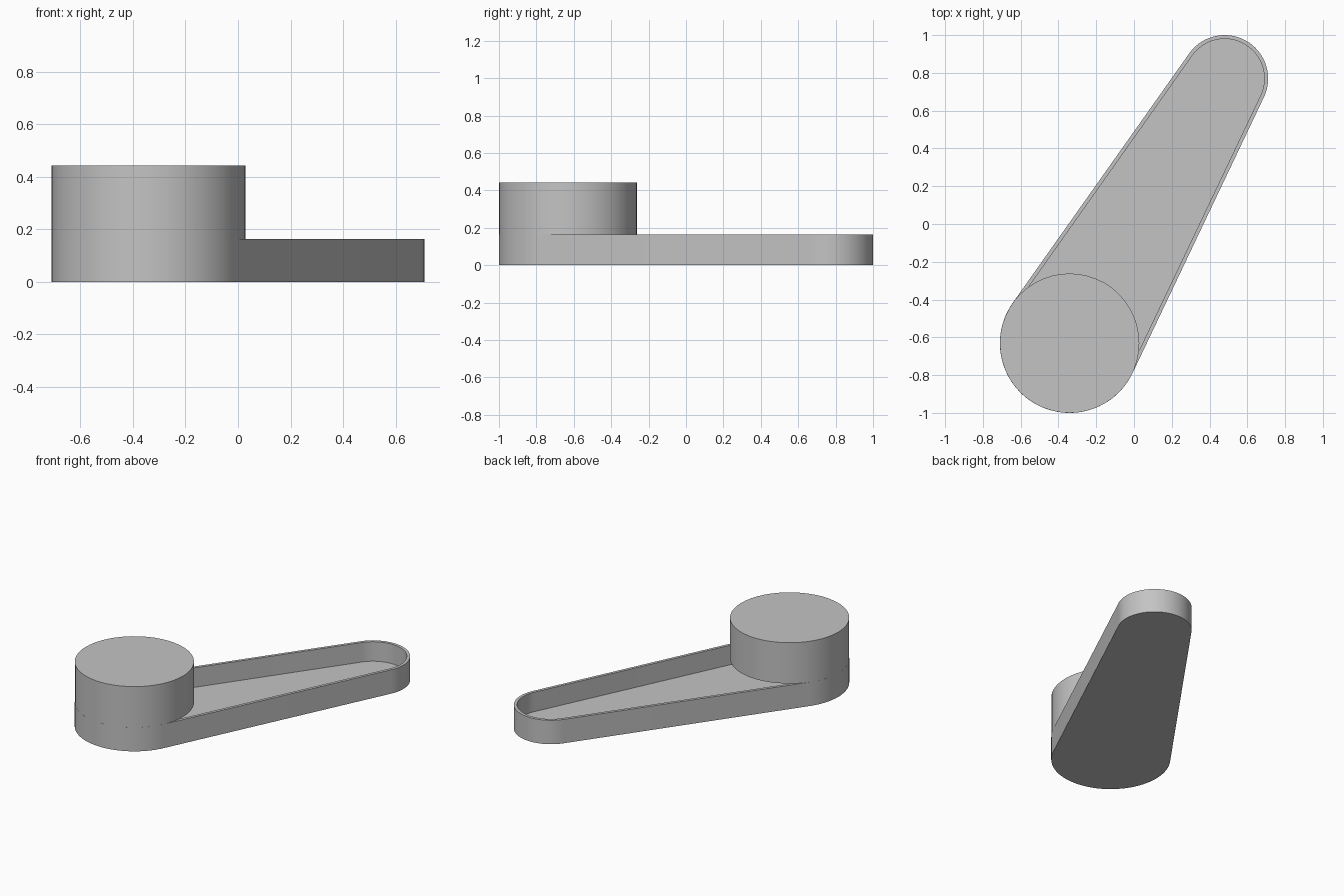
import bpy, bmesh, math
from mathutils import Vector

cube = bpy.data.objects.get("Cube")
if cube:
    bpy.data.objects.remove(cube, do_unlink=True)

# Layout: two round ends joined by tangent sides
BIG, BIG_R = Vector((-0.341, -0.631)), 0.369
SMALL, SMALL_R = Vector((0.48, 0.77)), 0.23
RIM, FLOOR, TRAY_TOP, KNOB_TOP = 0.02, 0.03, 0.163, 0.442
STEPS = 48

grey = bpy.data.materials.new("plain grey")
grey.use_nodes = True
colour = (0.55, 0.55, 0.55, 1)
grey.diffuse_color = colour
grey.node_tree.nodes["Principled BSDF"].inputs["Base Color"].default_value = colour


def arc(centre, radius, start, end):
    angles = [start + (end - start) * i / STEPS for i in range(STEPS + 1)]
    return [centre + radius * Vector((math.cos(a), math.sin(a))) for a in angles]


def outline(inset):
    """Tapered outline around both round ends, moved inwards by inset."""
    axis = SMALL - BIG
    heading = math.atan2(axis.y, axis.x)
    half = math.acos((BIG_R - SMALL_R) / axis.length)
    return (arc(SMALL, SMALL_R - inset, heading - half, heading + half)
            + arc(BIG, BIG_R - inset, heading + half, heading + 2 * math.pi - half))


def build(name, rings):
    """Skin a stack of matching rings and cap both ends."""
    bm = bmesh.new()
    loops = [[bm.verts.new((p.x, p.y, z)) for p in pts] for pts, z in rings]
    for low, high in zip(loops, loops[1:]):
        for i in range(len(low)):
            j = (i + 1) % len(low)
            bm.faces.new((low[i], low[j], high[j], high[i]))
    bm.faces.new(loops[0][::-1])
    bm.faces.new(loops[-1])
    bmesh.ops.recalc_face_normals(bm, faces=bm.faces)
    mesh = bpy.data.meshes.new(name)
    bm.to_mesh(mesh)
    bm.free()
    mesh.materials.append(grey)
    obj = bpy.data.objects.new(name, mesh)
    bpy.context.collection.objects.link(obj)
    bpy.ops.object.select_all(action='DESELECT')
    obj.select_set(True)
    bpy.context.view_layer.objects.active = obj
    bpy.ops.object.shade_smooth_by_angle(angle=math.radians(30))
    return obj


# Hollow arm: outer wall, rim, inner wall, floor
outer, inner = outline(0), outline(RIM)
build("arm_tray", [(outer, 0), (outer, TRAY_TOP), (inner, TRAY_TOP), (inner, FLOOR)])

# Round knob resting on the wide end of the arm
circle = arc(BIG, BIG_R, 0, 2 * math.pi)[:-1]
build("round_knob", [(circle, TRAY_TOP), (circle, KNOB_TOP)])
